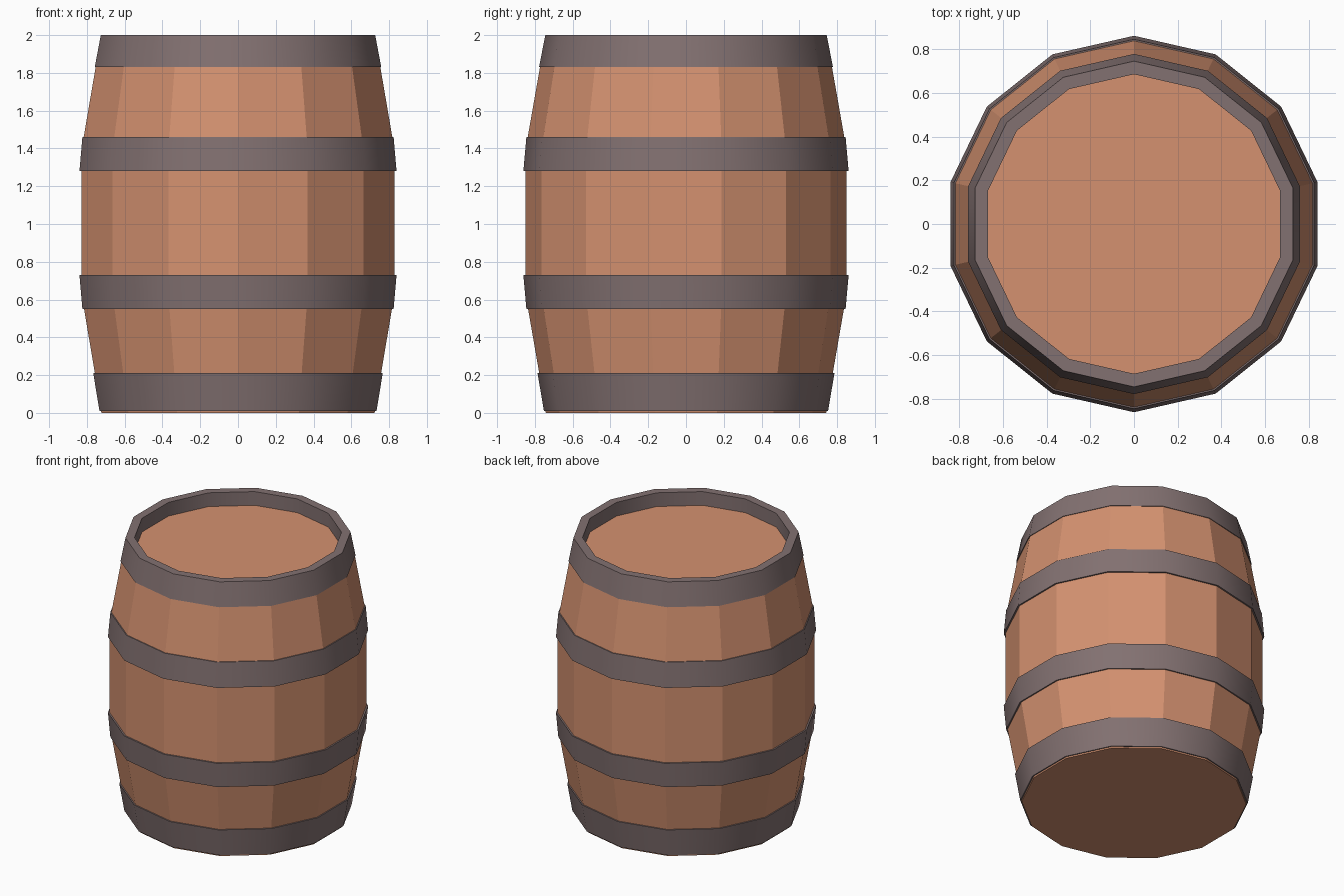
import bpy, bmesh, math

if "Cube" in bpy.data.objects:
    bpy.data.objects.remove(bpy.data.objects["Cube"])

SIDES = 14


def material(name, rgb):
    m = bpy.data.materials.new(name)
    m.diffuse_color = (*rgb, 1.0)
    m.use_nodes = True
    m.node_tree.nodes["Principled BSDF"].inputs["Base Color"].default_value = m.diffuse_color
    return m


WOOD = material("warm wood", (0.66, 0.285, 0.162))
IRON = material("grey iron", (0.225, 0.165, 0.165))


def lathe(name, profile, mat, closed=False, smooth=False):
    """Turn a (radius, z) profile around z, with a corner on the y axis."""
    bm = bmesh.new()
    rings = []
    for r, z in profile:
        ring = []
        for i in range(SIDES):
            a = math.pi / 2 + math.tau * i / SIDES
            ring.append(bm.verts.new((r * math.cos(a), r * math.sin(a), z)))
        rings.append(ring)
    pairs = list(zip(rings, rings[1:]))
    if closed:
        pairs.append((rings[-1], rings[0]))
    else:
        bm.faces.new(rings[0][::-1])
        bm.faces.new(rings[-1])
    for lo, hi in pairs:
        for i in range(SIDES):
            j = (i + 1) % SIDES
            bm.faces.new((lo[i], lo[j], hi[j], hi[i]))
    bmesh.ops.recalc_face_normals(bm, faces=bm.faces[:])
    me = bpy.data.meshes.new(name)
    bm.to_mesh(me)
    bm.free()
    me.materials.append(mat)
    ob = bpy.data.objects.new(name, me)
    bpy.context.collection.objects.link(ob)
    if smooth:
        bpy.ops.object.select_all(action='DESELECT')
        ob.select_set(True)
        bpy.context.view_layer.objects.active = ob
        bpy.ops.object.shade_smooth_by_angle(angle=math.radians(30))
    return ob


# Wooden body with a flat recessed head
lathe("barrel_body", [(0.742, 0.0), (0.777, 0.21), (0.836, 0.55), (0.85, 0.67),
                      (0.85, 1.34), (0.838, 1.46), (0.773, 1.83), (0.72, 1.90)], WOOD)

# Iron hoops; the end hoop also forms the raised rim
lathe("bottom_hoop", [(0.752, 0.01), (0.786, 0.21), (0.765, 0.21), (0.735, 0.01)],
      IRON, True, True)
lathe("lower_hoop", [(0.845, 0.55), (0.861, 0.73), (0.84, 0.73), (0.825, 0.55)],
      IRON, True, True)
lathe("upper_hoop", [(0.861, 1.28), (0.845, 1.46), (0.825, 1.46), (0.84, 1.28)],
      IRON, True, True)
lathe("top_hoop", [(0.778, 1.83), (0.745, 2.0), (0.685, 2.0), (0.685, 1.89), (0.74, 1.83)],
      IRON, True, True)
